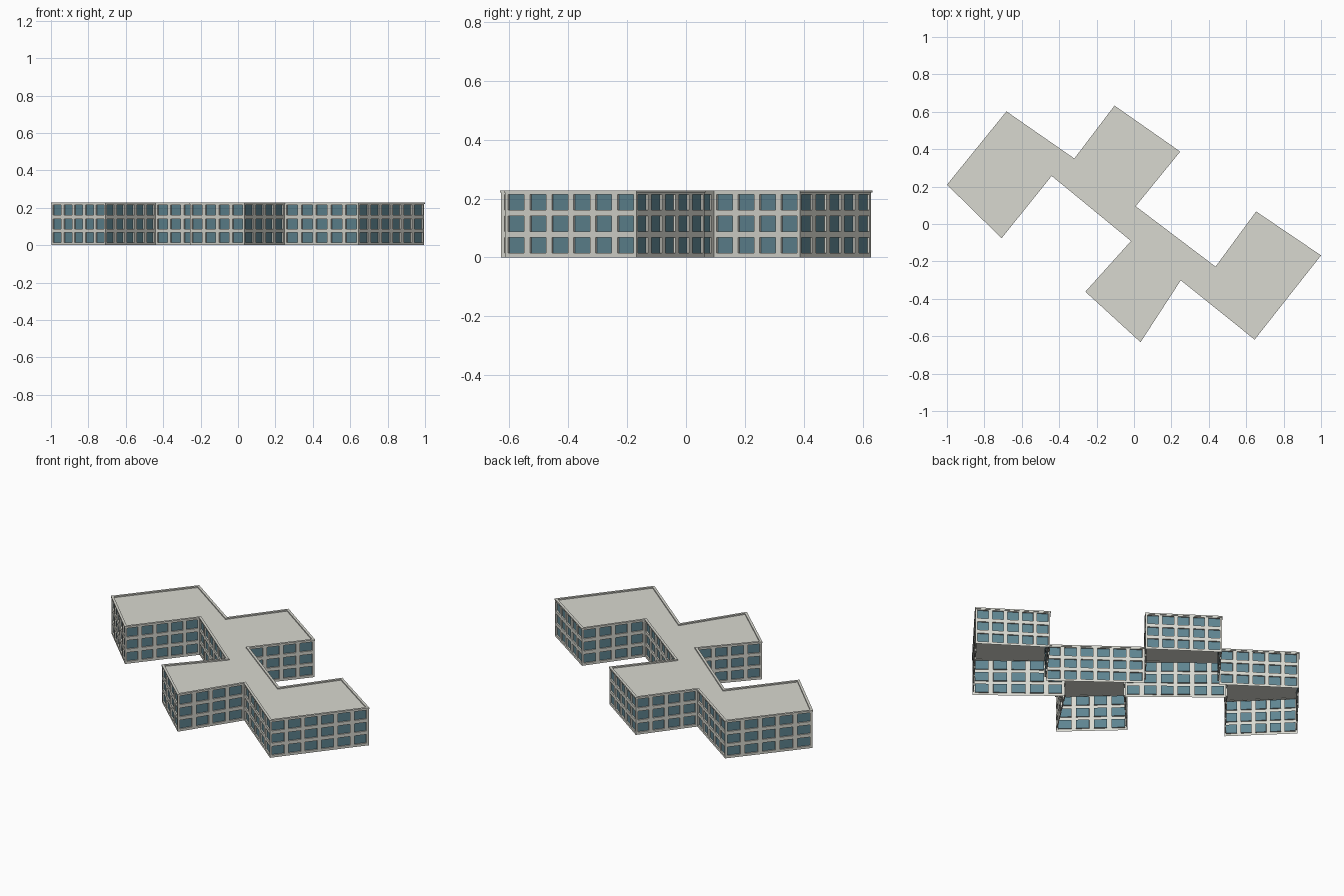
import bpy, bmesh
from mathutils import Vector

cube = bpy.data.objects.get("Cube")
if cube:
    bpy.data.objects.remove(cube, do_unlink=True)


def material(name, rgb):
    m = bpy.data.materials.new(name)
    m.use_nodes = True
    m.diffuse_color = (*rgb, 1)
    m.node_tree.nodes["Principled BSDF"].inputs["Base Color"].default_value = (*rgb, 1)
    return m


CONCRETE = material("pale concrete", (0.69, 0.69, 0.63))
GLASS = material("blue glass", (0.115, 0.235, 0.285))

# Footprint corners, anticlockwise: x, y and window bays on the wall that follows
PLAN = [
    (-1.0, .21, 5), (-.708, -.076, 5), (-.44, .257, 6), (-.016, -.091, 4),
    (-.26, -.362, 4), (.035, -.632, 4), (.25, -.301, 5), (.645, -.618, 6),
    (1.0, -.168, 5), (.653, .067, 4), (.436, -.228, 6), (.009, .095, 4),
    (.247, .387, 5), (-.104, .633, 4), (-.319, .35, 5), (-.682, .602, 5),
]
CORNERS = [Vector(p[:2]) for p in PLAN]
HEIGHT, WALL_TOP, STOREYS = .228, .22, 3
STOREY, SILL, PANE_H, RECESS = .0735, .0145, .053, .008


def inset(points, d):
    """Move every edge of an anticlockwise outline inwards by d."""
    out = []
    for i, p in enumerate(points):
        a = (p - points[i - 1]).normalized()
        b = (points[(i + 1) % len(points)] - p).normalized()
        na, nb = Vector((-a.y, a.x)), Vector((-b.y, b.x))
        out.append(p + (na + nb) * d / (1 + na.dot(nb)))
    return out


def finish(bm, name, mats):
    me = bpy.data.meshes.new(name)
    bm.to_mesh(me)
    bm.free()
    for m in mats:
        me.materials.append(m)
    ob = bpy.data.objects.new(name, me)
    bpy.context.scene.collection.objects.link(ob)


def wall(name, a, b, bays):
    """Wall grid with recessed panes in every bay and storey."""
    bm = bmesh.new()
    us = [0] + [(i + f) / bays for i in range(bays) for f in (.13, .87)] + [1]
    zs = [0] + [i * STOREY + f for i in range(STOREYS) for f in (SILL, SILL + PANE_H)]
    zs.append(WALL_TOP)
    grid = [[bm.verts.new((*a.lerp(b, u), z)) for z in zs] for u in us]
    panes = []
    for i in range(len(us) - 1):
        for j in range(len(zs) - 1):
            f = bm.faces.new((grid[i][j], grid[i + 1][j],
                              grid[i + 1][j + 1], grid[i][j + 1]))
            if i % 2 and j % 2:
                panes.append(f)
    d = (b - a).normalized()
    inward = Vector((-d.y, d.x, 0)) * RECESS
    for f in panes:
        new = bmesh.ops.extrude_face_region(bm, geom=[f])["geom"]
        bmesh.ops.translate(bm, vec=inward,
                            verts=[v for v in new if isinstance(v, bmesh.types.BMVert)])
        for g in new:
            if isinstance(g, bmesh.types.BMFace):
                g.material_index = 1
    bmesh.ops.delete(bm, geom=[f for f in panes if f.is_valid], context="FACES_ONLY")
    finish(bm, name, [CONCRETE, GLASS])


def sheet(name, outline, z):
    """Flat upward sheet filling an outline."""
    bm = bmesh.new()
    f = bm.faces.new([bm.verts.new((*p, z)) for p in outline])
    f.normal_update()
    bmesh.ops.triangulate(bm, faces=[f])
    finish(bm, name, [CONCRETE])


def ring(name, outer, inner, z0, z1):
    """Rectangular-section band running around the outline."""
    bm = bmesh.new()
    loops = [[bm.verts.new((*p, z)) for p in pts]
             for pts, z in ((outer, z0), (outer, z1), (inner, z1), (inner, z0))]
    n = len(outer)
    for k in range(4):
        lo, hi = loops[k], loops[(k + 1) % 4]
        for i in range(n):
            j = (i + 1) % n
            bm.faces.new((lo[i], lo[j], hi[j], hi[i]))
    finish(bm, name, [CONCRETE])


# Facades, left open underneath
face_line = inset(CORNERS, .003)
for i, p in enumerate(PLAN):
    wall(f"facade_{i + 1}", face_line[i], face_line[(i + 1) % len(PLAN)], p[2])

# Roof and coping
sheet("flat_roof", inset(CORNERS, .008), WALL_TOP + .001)
ring("roof_coping", CORNERS, inset(CORNERS, .014), WALL_TOP, HEIGHT)
